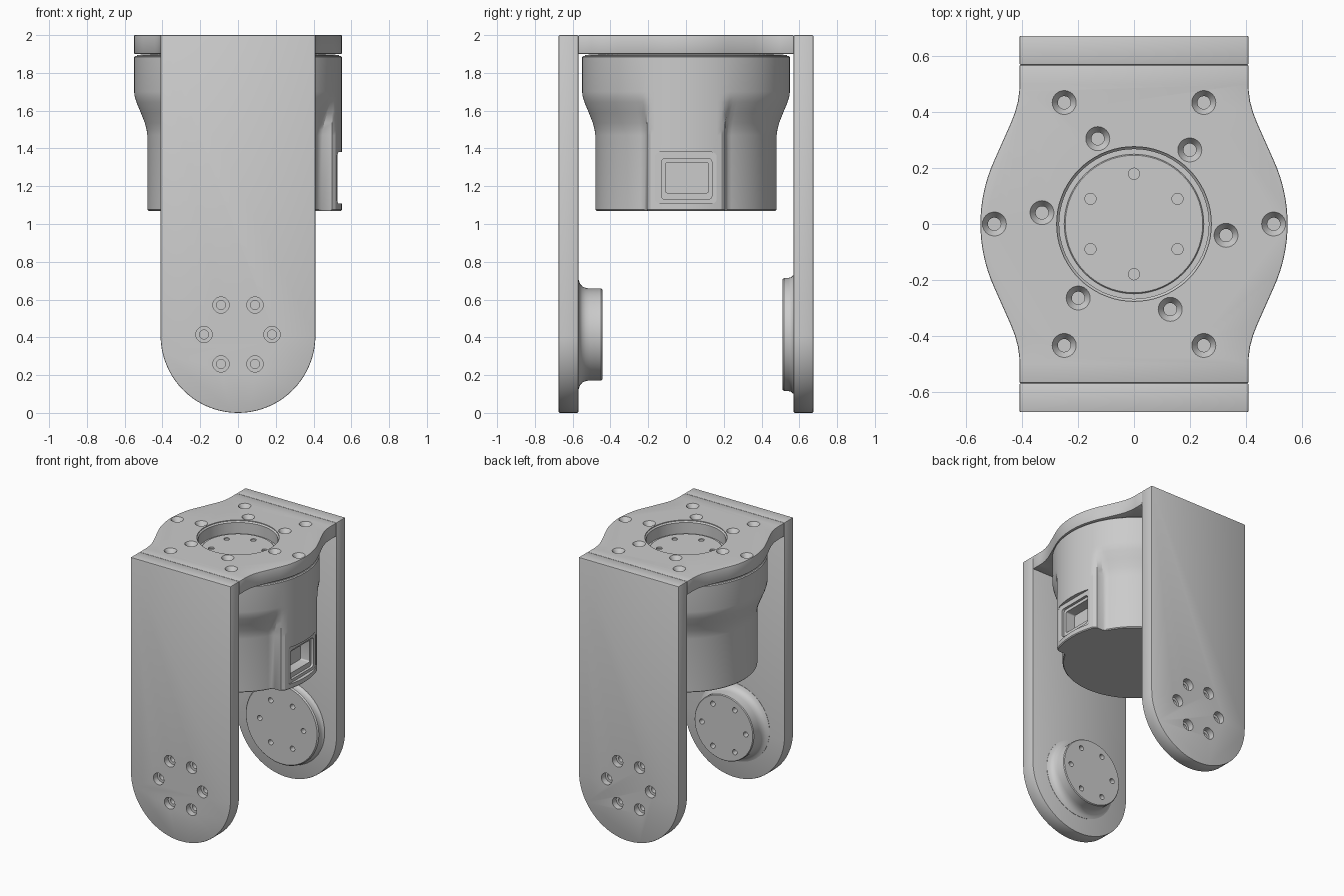
import bpy, bmesh
from math import sin, cos, radians, pi
from mathutils import Matrix

if "Cube" in bpy.data.objects:
    bpy.data.objects.remove(bpy.data.objects["Cube"])

XZ = Matrix(((1, 0, 0, 0), (0, 0, 1, 0), (0, 1, 0, 0), (0, 0, 0, 1)))  # outline in xz, depth along y
YZ = Matrix(((0, 0, 1, 0), (1, 0, 0, 0), (0, 1, 0, 0), (0, 0, 0, 1)))  # outline in yz, depth along x
PIVOT_Z = 0.415
HEX = [radians(60 * k) for k in range(6)]


def loft(bm, rings):
    """Closed solid through rings of points."""
    rows = [[bm.verts.new(p) for p in ring] for ring in rings]
    n = len(rows[0])
    faces = [bm.faces.new(rows[0]), bm.faces.new(rows[-1])]
    for a, b in zip(rows, rows[1:]):
        for i in range(n):
            j = (i + 1) % n
            faces.append(bm.faces.new((a[i], a[j], b[j], b[i])))
    bmesh.ops.recalc_face_normals(bm, faces=faces)


def lathe(bm, profile, m=Matrix(), n=24):
    loft(bm, [[m @ Matrix.Rotation(2 * pi * i / n, 4, 'Z') @ Matrix.Translation((r, 0, z)).to_translation()
               for i in range(n)] for r, z in profile])


def prism(bm, outline, d0, d1, m=Matrix()):
    loft(bm, [[m @ Matrix.Translation((x, y, d)).to_translation() for x, y in outline] for d in (d0, d1)])


def make(name, bm):
    me = bpy.data.meshes.new(name)
    bm.to_mesh(me)
    bm.free()
    ob = bpy.data.objects.new(name, me)
    bpy.context.collection.objects.link(ob)
    return ob


def activate(ob):
    bpy.ops.object.select_all(action='DESELECT')
    ob.select_set(True)
    bpy.context.view_layer.objects.active = ob


def bevel(ob, width):
    activate(ob)
    mod = ob.modifiers.new("edge", 'BEVEL')
    mod.width, mod.segments, mod.limit_method = width, 2, 'ANGLE'
    bpy.ops.object.modifier_apply(modifier=mod.name)


def cut(ob, bm):
    tool = make("cutter", bm)
    tool.hide_render = True
    activate(ob)
    mod = ob.modifiers.new("cut", 'BOOLEAN')
    mod.operation, mod.solver, mod.object = 'DIFFERENCE', 'EXACT', tool
    bpy.ops.object.modifier_apply(modifier=mod.name)
    bpy.data.objects.remove(tool)


def smooth(ob):
    activate(ob)
    bpy.ops.object.shade_smooth_by_angle(angle=radians(30))


def facing(y, direction):
    """Matrix at the pivot whose local z points along +y or -y."""
    return Matrix.Translation((0, y, PIVOT_Z)) @ Matrix.Rotation(-direction * pi / 2, 4, 'X')


def rounded_rect(x0, x1, y0, y1, r):
    pts = []
    for k, (cx, cy) in enumerate([(x1 - r, y1 - r), (x0 + r, y1 - r), (x0 + r, y0 + r), (x1 - r, y0 + r)]):
        pts += [(cx + r * cos(a), cy + r * sin(a)) for a in [radians(90 * k + 22.5 * i) for i in range(5)]]
    return pts


def hole_ring(bm, m, radius, profile):
    for a in HEX:
        lathe(bm, profile, m @ Matrix.Translation((radius * cos(a), radius * sin(a), 0)), 20)


# Side arms with round ends, counterbored holes and a pivot boss on the inside
arm_outline = [(0.41, 2.0), (-0.41, 2.0)] + [
    (0.41 * cos(a), 0.41 + 0.41 * sin(a)) for a in [pi + pi * i / 40 for i in range(41)]]
bosses = {
    -1: [(0.288, -0.01), (0.288, 0.002), (0.268, 0.009), (0.254, 0.022), (0.246, 0.04),
         (0.243, 0.06), (0.243, 0.121), (0.238, 0.127)],
    1: [(0.315, -0.01), (0.312, 0.004), (0.304, 0.012), (0.30, 0.025), (0.30, 0.05), (0.292, 0.059)],
}
for side, label in ((-1, "front"), (1, "back")):
    bm = bmesh.new()
    prism(bm, arm_outline, side * 0.57, side * 0.674, XZ)
    arm = make(label + "_arm", bm)
    bevel(arm, 0.005)
    holes = bmesh.new()
    hole_ring(holes, facing(side * 0.674, side), 0.18,
              [(0.043, 0.01), (0.043, -0.045), (0.024, -0.045), (0.024, -0.09)])
    cut(arm, holes)
    smooth(arm)

    bm = bmesh.new()
    lathe(bm, bosses[side], facing(side * 0.57, -side), 64)
    boss = make(label + "_pivot_boss", bm)
    holes = bmesh.new()
    hole_ring(holes, facing(side * 0.57, -side), 0.18,
              [(0.019, 0.2), (0.019, bosses[side][-1][1] - 0.05)])
    cut(boss, holes)
    smooth(boss)

# Top plate: round bulges blending into straight ends
quarter = [(0.55 * cos(radians(a)), 0.55 * sin(radians(a))) for a in range(0, 25, 3)]
quarter += [(0.441, 0.362), (0.427, 0.398), (0.416, 0.438), (0.411, 0.475), (0.41, 0.50), (0.41, 0.57)]
half = [(x, -y) for x, y in quarter[:0:-1]] + quarter
bm = bmesh.new()
prism(bm, half + [(-x, -y) for x, y in half], 1.9, 2.0)
plate = make("top_plate", bm)
bevel(plate, 0.005)
holes = bmesh.new()
lathe(holes, [(0.277, 2.01), (0.277, 1.994), (0.268, 1.985), (0.268, 1.8)], n=72)
sink = [(0.050, 0.01), (0.043, 0.0), (0.023, -0.03), (0.023, -0.085)]
spots = [(0.25 * sx, 0.435 * sy) for sx in (-1, 1) for sy in (-1, 1)] + [(-0.5, 0), (0.5, 0)]
spots += [(0.332 * cos(a + radians(53)), 0.332 * sin(a + radians(53))) for a in HEX]
for x, y in spots:
    lathe(holes, sink, Matrix.Translation((x, y, 2.0)))
cut(plate, holes)
smooth(plate)

# Motor housing: stepped round body with a cable bump on the right
housing_profile = [(0.474, 1.07), (0.48, 1.076), (0.48, 1.47), (0.484, 1.50), (0.493, 1.535), (0.515, 1.59),
                   (0.538, 1.645), (0.547, 1.675), (0.55, 1.70), (0.55, 1.884), (0.544, 1.89)]


def bump(deg):
    t = min(max((26.5 - abs(deg)) / 5.5, 0), 1)
    return t * t * (3 - 2 * t)


rings = []
for r, z in housing_profile:
    ring = []
    for i in range(144):
        deg = i * 2.5 - 180
        full = 0.544 if z < 1.075 or z > 1.885 else 0.55
        rr = r + (full - r) * bump(deg)
        ring.append((rr * cos(radians(deg)), rr * sin(radians(deg)), z))
    rings.append(ring)
bm = bmesh.new()
loft(bm, rings)
housing = make("motor_housing", bm)

# Stepped cable socket in the bump
for y0, y1, z0, z1, r, depth in ((-0.165, 0.162, 1.108, 1.38, 0.025, 0.524),
                                 (-0.13, 0.137, 1.13, 1.347, 0.02, 0.505),
                                 (-0.108, 0.12, 1.165, 1.325, 0.01, 0.43)):
    tool = bmesh.new()
    prism(tool, rounded_rect(y0, y1, z0, z1, r), depth, 0.7, YZ)
    cut(housing, tool)
smooth(housing)

# Seat ring between housing and plate
bm = bmesh.new()
lathe(bm, [(0.535, 1.885), (0.535, 1.895), (0.40, 1.902)], n=72)
smooth(make("seat_ring", bm))

# Output rotor in the plate opening
bm = bmesh.new()
lathe(bm, [(0.25, 1.86), (0.25, 1.908), (0.246, 1.912)], n=72)
rotor = make("output_rotor", bm)
holes = bmesh.new()
hole_ring(holes, Matrix.Translation((0, 0, 1.912)) @ Matrix.Rotation(pi / 6, 4, 'Z'), 0.18,
          [(0.020, 0.01), (0.020, -0.04)])
cut(rotor, holes)
smooth(rotor)
